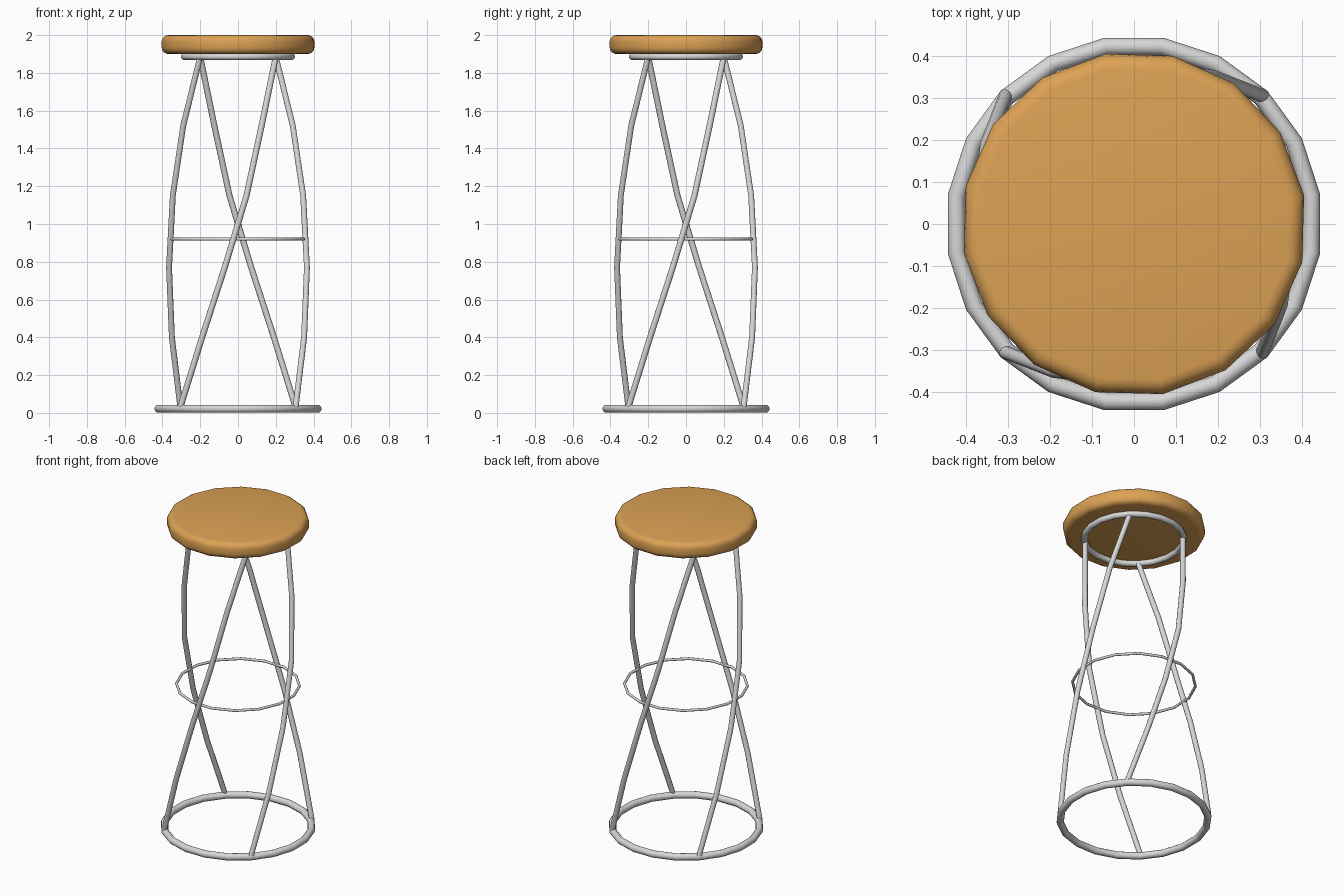
import bpy
import bmesh
from math import radians, cos, sin, pi
from mathutils import Matrix

cube = bpy.data.objects.get("Cube")
if cube:
    bpy.data.objects.remove(cube, do_unlink=True)


def make_material(name, rgb, metallic=0.0):
    mat = bpy.data.materials.new(name)
    mat.use_nodes = True
    mat.diffuse_color = (*rgb, 1)
    mat.node_tree.nodes["Principled BSDF"].inputs["Base Color"].default_value = (*rgb, 1)
    return mat


wood = make_material("warm_wood", (0.72, 0.36, 0.09))
steel = make_material("light_steel", (0.68, 0.68, 0.68))


def finish(obj, name, mat, angle=60):
    obj.name = name
    obj.data.materials.clear()
    obj.data.materials.append(mat)
    bpy.ops.object.select_all(action="DESELECT")
    obj.select_set(True)
    bpy.context.view_layer.objects.active = obj
    bpy.ops.object.shade_smooth_by_angle(angle=radians(angle))


def ring(name, radius, tube, z, sides, turn):
    bpy.ops.mesh.primitive_torus_add(
        major_radius=radius, minor_radius=tube, major_segments=sides,
        minor_segments=12, location=(0, 0, z), rotation=(0, 0, radians(turn)))
    finish(bpy.context.object, name, steel)


# Round seat with softened rims
bpy.ops.mesh.primitive_cylinder_add(
    vertices=16, radius=0.41, depth=0.1, location=(0, 0, 1.95),
    rotation=(0, 0, radians(9.6)))
seat = bpy.context.object
bm = bmesh.new()
bm.from_mesh(seat.data)
rims = [e for e in bm.edges if abs(e.verts[0].co.z - e.verts[1].co.z) < 0.01]
bmesh.ops.bevel(bm, geom=rims, offset=0.035, segments=4, profile=0.5, affect="EDGES")
bm.to_mesh(seat.data)
bm.free()
finish(seat, "seat", wood)

# Horizontal rings
ring("base_ring", 0.427, 0.021, 0.022, 20, 9)
ring("foot_ring", 0.355, 0.008, 0.92, 16, 9.6)
ring("seat_ring", 0.288, 0.018, 1.886, 20, 9)

# Crossing legs: one bowed path repeated around the axis
leg_path = [(-0.305, -0.305, 0.03), (-0.19, -0.35, 0.4), (-0.07, -0.365, 0.77),
            (0.045, -0.345, 1.15), (0.125, -0.29, 1.52), (0.2, -0.2, 1.885)]
for i, name in enumerate(("front_leg", "left_leg", "back_leg", "right_leg")):
    curve = bpy.data.curves.new(name, "CURVE")
    curve.dimensions = "3D"
    curve.bevel_depth = 0.016
    curve.bevel_resolution = 3
    curve.use_fill_caps = True
    spline = curve.splines.new("POLY")
    spline.points.add(len(leg_path) - 1)
    for point, co in zip(spline.points, leg_path):
        point.co = (*co, 1)
    leg = bpy.data.objects.new(name, curve)
    bpy.context.collection.objects.link(leg)
    leg.matrix_world = Matrix.Rotation(i * pi / 2, 4, "Z")
    bpy.ops.object.select_all(action="DESELECT")
    leg.select_set(True)
    bpy.context.view_layer.objects.active = leg
    bpy.ops.object.convert(target="MESH")
    finish(bpy.context.object, name, steel)
